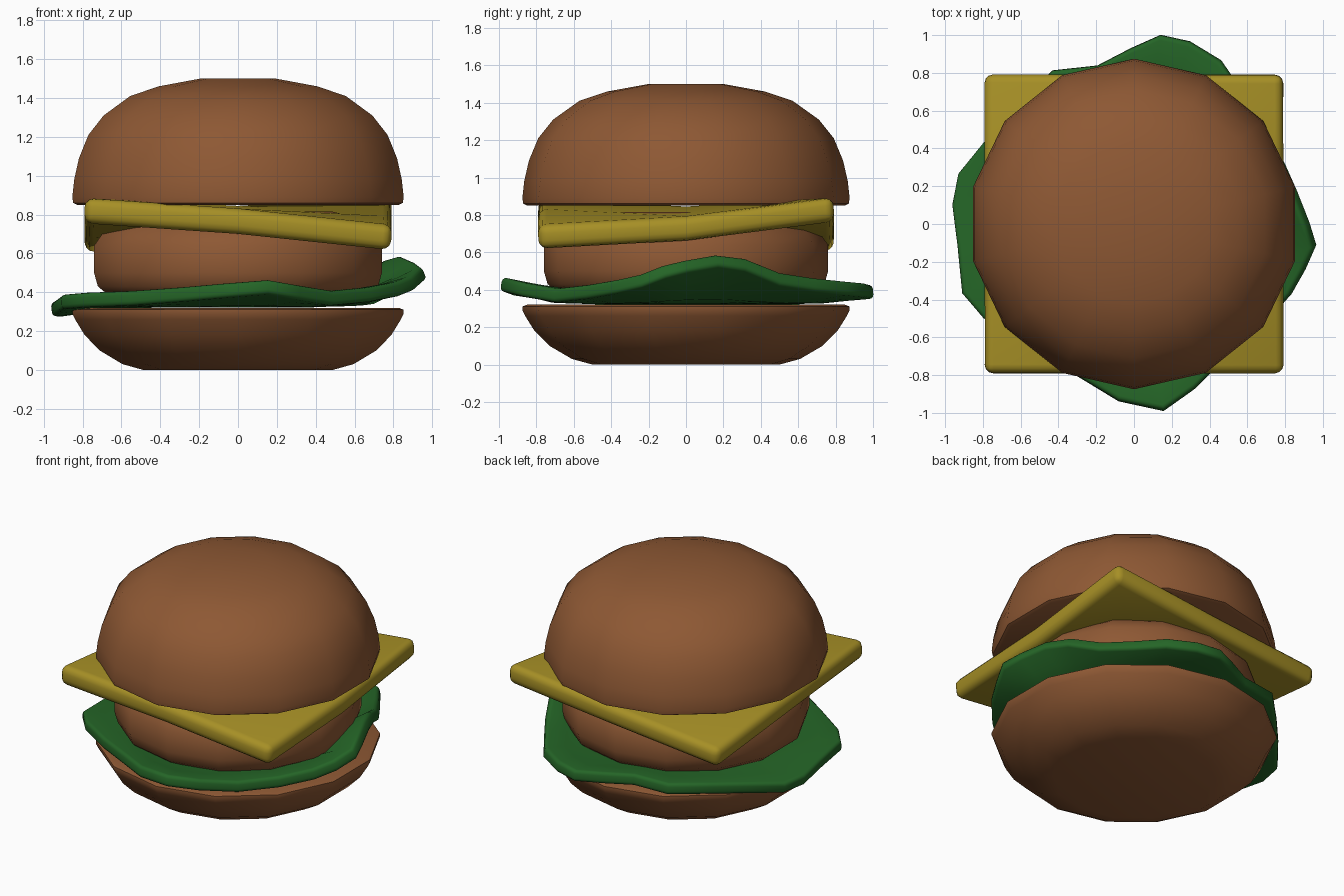
import bpy, bmesh, math
from math import cos, sin, radians

if "Cube" in bpy.data.objects:
    bpy.data.objects.remove(bpy.data.objects["Cube"])


def material(name, rgb):
    m = bpy.data.materials.new(name)
    m.diffuse_color = (*rgb, 1)
    m.use_nodes = True
    m.node_tree.nodes["Principled BSDF"].inputs["Base Color"].default_value = m.diffuse_color
    return m


BROWN = material("toasted brown", (0.27, 0.098, 0.034))
YELLOW = material("cheese yellow", (0.38, 0.275, 0.019))
GREEN = material("leaf green", (0.018, 0.13, 0.02))


def finish(bm, name, mat, thickness=0, bevel=0, angle=45):
    bmesh.ops.recalc_face_normals(bm, faces=bm.faces)
    me = bpy.data.meshes.new(name)
    bm.to_mesh(me)
    bm.free()
    ob = bpy.data.objects.new(name, me)
    bpy.context.collection.objects.link(ob)
    me.materials.append(mat)
    bpy.ops.object.select_all(action='DESELECT')
    ob.select_set(True)
    bpy.context.view_layer.objects.active = ob
    if thickness:
        s = ob.modifiers.new("thickness", 'SOLIDIFY')
        s.thickness, s.offset = thickness, 0
        b = ob.modifiers.new("round edge", 'BEVEL')
        b.width, b.segments = bevel, 3
        b.limit_method, b.angle_limit = 'ANGLE', radians(50)
        for m in ("thickness", "round edge"):
            bpy.ops.object.modifier_apply(modifier=m)
    bpy.ops.object.shade_smooth_by_angle(angle=radians(angle))
    return ob


def bridge(bm, rings):
    for a, b in zip(rings, rings[1:]):
        n = len(a)
        for i in range(n):
            j = (i + 1) % n
            bm.faces.new((a[i], a[j], b[j], b[i]))


def lathe(name, profile, mat, sides=14):
    bm = bmesh.new()
    rings = []
    for r, z in profile:
        angs = [radians(90) + math.tau * i / sides for i in range(sides)]
        rings.append([bm.verts.new((r * cos(a), r * sin(a), z)) for a in angs])
    bridge(bm, rings)
    bm.faces.new(rings[0])
    bm.faces.new(rings[-1])
    return finish(bm, name, mat)


# Buns and patty: 14-sided lathed shapes
lathe("bottom_bun", [(0.50, 0), (0.61, 0.03), (0.73, 0.10), (0.81, 0.18),
                     (0.86, 0.26), (0.875, 0.29), (0.875, 0.31), (0.85, 0.32)], BROWN)
lathe("patty", [(0.60, 0.37), (0.69, 0.39), (0.74, 0.43), (0.76, 0.50), (0.76, 0.64),
                (0.71, 0.71), (0.62, 0.785), (0.50, 0.815)], BROWN)
lathe("top_bun", [(0.85, 0.85), (0.87, 0.86), (0.875, 0.89), (0.865, 0.98), (0.84, 1.09),
                  (0.79, 1.21), (0.71, 1.31), (0.57, 1.41), (0.42, 1.46), (0.20, 1.50)], BROWN)

# Lettuce: wavy leaf given by rim angle, radius, height
RIM = [(0, .92, .53), (11, .87, .56), (22, .85, .54), (36, .86, .46), (50, .90, .43),
       (62, .98, .41), (73, 1.01, .40), (82, 1.01, .39), (91, .93, .39), (103, .86, .39),
       (118, .92, .38), (135, .88, .36), (150, .90, .34), (164, .965, .31), (174, .965, .31),
       (187, .94, .33), (202, .98, .35), (212, .94, .36), (230, .86, .37), (250, .86, .39),
       (265, .94, .41), (279, 1.0, .43), (290, .93, .40), (305, .86, .37), (322, .87, .39),
       (336, .91, .42), (345, .935, .45), (353, .965, .50)]
bm = bmesh.new()
rings = []
for f, w in ((0.4, 0), (0.72, 0.12), (0.86, 0.6), (1, 1)):
    rings.append([bm.verts.new((r * f * cos(radians(a)), r * f * sin(radians(a)),
                                0.36 + (z - 0.36) * w)) for a, r, z in RIM])
bridge(bm, rings)
bm.faces.new(rings[0])
finish(bm, "lettuce", GREEN, 0.075, 0.022, 60)

# Cheese: square slice with two opposite corners drooping
HEIGHTS = [(.825, .765, .68), (.745, .78, .725), (.665, .745, .835)]
bm = bmesh.new()
g = [[bm.verts.new(((i - 1) * 0.79, (j - 1) * 0.79, HEIGHTS[j][i])) for i in range(3)]
     for j in range(3)]
for j in range(2):
    for i in range(2):
        bm.faces.new((g[j][i], g[j][i + 1], g[j + 1][i + 1], g[j + 1][i]))
finish(bm, "cheese", YELLOW, 0.13, 0.045, 60)
